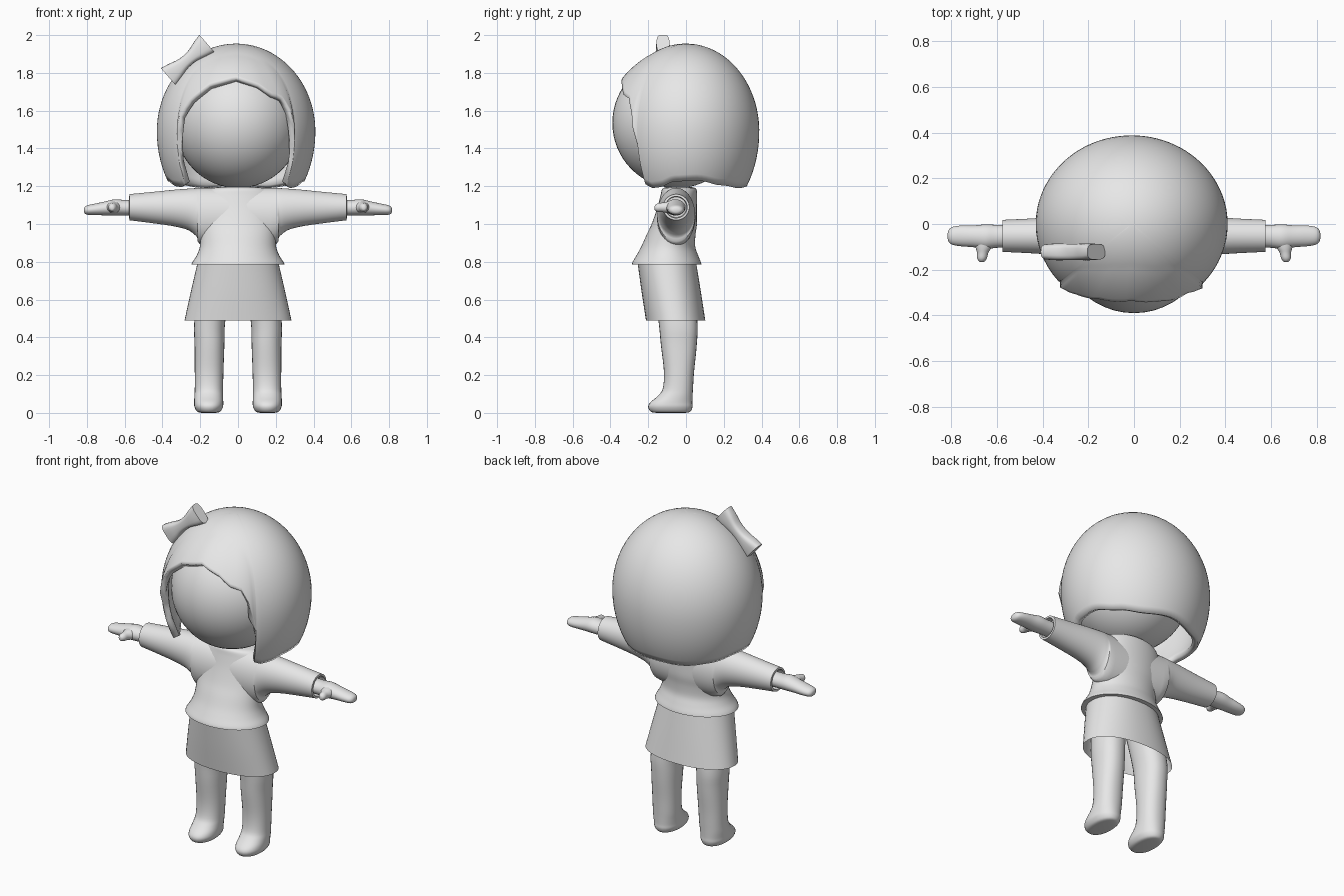
import bpy, bmesh, math
from mathutils import Matrix, Vector

grey = bpy.data.materials.new("light grey")
grey.diffuse_color = (0.8, 0.8, 0.8, 1)


def finish(name, bm, angle=40):
    """Turn a bmesh into a smooth shaded object."""
    bmesh.ops.recalc_face_normals(bm, faces=bm.faces)
    me = bpy.data.meshes.new(name)
    bm.to_mesh(me)
    bm.free()
    me.materials.append(grey)
    ob = bpy.data.objects.new(name, me)
    bpy.context.collection.objects.link(ob)
    bpy.ops.object.select_all(action='DESELECT')
    ob.select_set(True)
    bpy.context.view_layer.objects.active = ob
    bpy.ops.object.shade_smooth_by_angle(angle=math.radians(angle))
    return ob


def spline(keys, steps):
    """Catmull-Rom interpolation through rows of numbers."""
    out = []
    for i in range(len(keys) - 1):
        a, b, c, d = (keys[max(0, min(len(keys) - 1, i + k))] for k in (-1, 0, 1, 2))
        for s in range(steps):
            t = s / steps
            out.append([q + 0.5 * t * (r - p + t * (2 * p - 5 * q + 4 * r - w + t * (3 * (q - r) + w - p)))
                        for p, q, r, w in zip(a, b, c, d)])
    return out + [list(keys[-1])]


def loft(name, keys, axis='Z', n=32, steps=4, caps=(True, True), power=1.0, mat=None):
    """Skin rings of (position, centre u, centre v, radius u, radius v) along an axis."""
    bm = bmesh.new()
    rings = []
    for p, cu, cv, ru, rv in spline(keys, steps):
        ring = []
        for k in range(n):
            a = 2 * math.pi * k / n
            c, s = math.cos(a), math.sin(a)
            u = cu + ru * math.copysign(abs(c) ** power, c)
            v = cv + rv * math.copysign(abs(s) ** power, s)
            co = {'Z': (u, v, p), 'X': (p, u, v), 'Y': (u, p, v)}[axis]
            ring.append(bm.verts.new(co))
        rings.append(ring)
    for r0, r1 in zip(rings, rings[1:]):
        for k in range(n):
            bm.faces.new((r0[k], r0[(k + 1) % n], r1[(k + 1) % n], r1[k]))
    if caps[0]:
        bm.faces.new(rings[0])
    if caps[1]:
        bm.faces.new(rings[-1])
    if mat:
        bm.transform(mat)
    return finish(name, bm)


# Head
bm = bmesh.new()
bmesh.ops.create_uvsphere(bm, u_segments=48, v_segments=32, radius=1)
bm.transform(Matrix.Translation((0, -0.048, 1.535)) @ Matrix.Diagonal((0.335, 0.342, 0.345, 1)))
finish("head", bm)

# Hair: shell cut off at a height that depends on the direction (0 = front)
edge = [(-180, 1.20), (-150, 1.19), (-125, 1.205), (-100, 1.23), (-80, 1.225), (-66, 1.20), (-56, 1.195),
        (-49.5, 1.21), (-48.5, 1.42), (-44, 1.57), (-36, 1.655), (-22, 1.735), (0, 1.775), (18, 1.735),
        (28, 1.685), (37, 1.665), (43, 1.59), (48, 1.42), (49, 1.21), (56, 1.19), (64, 1.195),
        (80, 1.225), (100, 1.23), (125, 1.205), (150, 1.19), (180, 1.20)]
columns = []
for (a0, z0), (a1, z1) in zip(edge, edge[1:]):
    m = max(2, round((a1 - a0) / 4))
    for s in range(m):
        t = s / m
        columns.append((a0 + (a1 - a0) * t, z0 + (z1 - z0) * t * t * (3 - 2 * t) if abs(a0) > 50 else z0 + (z1 - z0) * t))
bm = bmesh.new()
top = bm.verts.new((-0.01, 0, 1.955))
rows = 28
grid = []
for ang, zend in columns:
    a = math.radians(ang)
    up = zend > 1.49
    end = math.acos((zend - 1.49) / 0.465) if up else math.pi / 2 + math.asin((1.49 - zend) / 0.52)
    front = max(0, math.cos(a)) ** 2
    col = []
    for r in range(1, rows + 1):
        th = end * r / rows
        zr = 0.465 if th < math.pi / 2 else 0.52
        lip = 0.055 * front * max(0, r / rows - 0.55) if up else 0     # fringe swells toward its rim
        rad = math.sin(th) + lip * 3
        col.append(bm.verts.new((-0.01 + 0.42 * rad * math.sin(a), -0.388 * rad * math.cos(a), 1.49 + zr * math.cos(th))))
    grid.append(col)
for i, col in enumerate(grid):
    nxt = grid[(i + 1) % len(grid)]
    bm.faces.new((top, col[0], nxt[0]))
    for r in range(rows - 1):
        bm.faces.new((col[r], col[r + 1], nxt[r + 1], nxt[r]))
hair = finish("hair", bm, 60)
shell = hair.modifiers.new("thickness", 'SOLIDIFY')
shell.thickness = 0.035
shell.offset = -1

# Bow: waisted band tilted on the side of the head
tilt = Matrix.Translation((-0.267, -0.122, 1.868)) @ Matrix.Rotation(math.radians(-41), 4, 'Y')
loft("bow", [(-0.135, 0, 0, 0.034, 0.060), (-0.09, 0, 0, 0.037, 0.050), (-0.03, 0, 0, 0.036, 0.034),
             (0.03, 0, 0, 0.036, 0.034), (0.09, 0, 0, 0.037, 0.050), (0.135, 0, 0, 0.034, 0.060)],
     'X', n=24, power=0.65, mat=tilt)

# Sweater body with flared hem
loft("sweater_body", [(0.785, 0, -0.102, 0.247, 0.184), (0.80, 0, -0.102, 0.240, 0.180),
                      (0.835, 0, -0.099, 0.218, 0.163), (0.88, 0, -0.094, 0.202, 0.143),
                      (0.94, 0, -0.08, 0.200, 0.130), (1.0, 0, -0.062, 0.206, 0.120),
                      (1.08, 0, -0.048, 0.205, 0.106), (1.15, 0, -0.038, 0.190, 0.097),
                      (1.185, 0, -0.036, 0.160, 0.090), (1.195, 0, -0.036, 0.11, 0.07)], n=48)

# Sleeves: one span flaring into the body
half = [(0.575, 0.070, 1.02, 1.158), (0.45, 0.076, 1.004, 1.170), (0.34, 0.084, 0.988, 1.181),
        (0.265, 0.091, 0.968, 1.187), (0.22, 0.097, 0.935, 1.190), (0.17, 0.102, 0.885, 1.192)]
span = [(s * x, -0.052, (lo + hi) / 2, ry, (hi - lo) / 2)
        for s, rows_ in ((-1, half), (1, half[::-1])) for x, ry, lo, hi in rows_]
loft("sleeves", span, 'X', n=40, caps=(False, False))

for s, side in ((-1, "left"), (1, "right")):
    # Cuff rim turned inward
    loft(side + "_cuff", [(s * 0.575, -0.052, 1.089, 0.070, 0.069), (s * 0.576, -0.052, 1.089, 0.058, 0.057),
                          (s * 0.54, -0.052, 1.089, 0.055, 0.054)], 'X', n=40, steps=1, caps=(False, True))
    # Mitten hand
    loft(side + "_hand", [(s * 0.52, -0.054, 1.086, 0.048, 0.042), (s * 0.60, -0.054, 1.086, 0.050, 0.041),
                          (s * 0.65, -0.056, 1.088, 0.054, 0.043), (s * 0.70, -0.054, 1.083, 0.048, 0.037),
                          (s * 0.76, -0.052, 1.077, 0.045, 0.030), (s * 0.797, -0.052, 1.074, 0.038, 0.025),
                          (s * 0.812, -0.052, 1.073, 0.024, 0.016), (s * 0.816, -0.052, 1.073, 0.006, 0.004)], 'X', n=24)
    # Thumb
    loft(side + "_thumb", [(-0.06, s * 0.655, 1.088, 0.045, 0.034), (-0.10, s * 0.658, 1.088, 0.036, 0.030),
                           (-0.125, s * 0.662, 1.088, 0.025, 0.025), (-0.15, s * 0.665, 1.087, 0.021, 0.022),
                           (-0.164, s * 0.666, 1.086, 0.012, 0.013), (-0.167, s * 0.666, 1.086, 0.003, 0.003)],
         'Y', n=20)
    # Leg with foot
    loft(side + "_leg", [(0.0, s * 0.155, -0.08, 0.035, 0.075), (0.006, s * 0.155, -0.082, 0.060, 0.104),
                         (0.03, s * 0.155, -0.083, 0.075, 0.117), (0.055, s * 0.155, -0.078, 0.077, 0.112),
                         (0.09, s * 0.155, -0.057, 0.076, 0.092), (0.13, s * 0.154, -0.043, 0.075, 0.080),
                         (0.22, s * 0.153, -0.037, 0.076, 0.080), (0.36, s * 0.151, -0.038, 0.079, 0.095),
                         (0.49, s * 0.149, -0.043, 0.082, 0.103), (0.74, s * 0.115, -0.075, 0.085, 0.105)],
         n=28, power=0.9)

# Skirt, open at the bottom
loft("skirt", [(0.49, 0, -0.055, 0.283, 0.157), (0.64, 0, -0.078, 0.250, 0.157), (0.80, 0, -0.102, 0.213, 0.155)],
     n=48, caps=(False, True), power=0.92)
